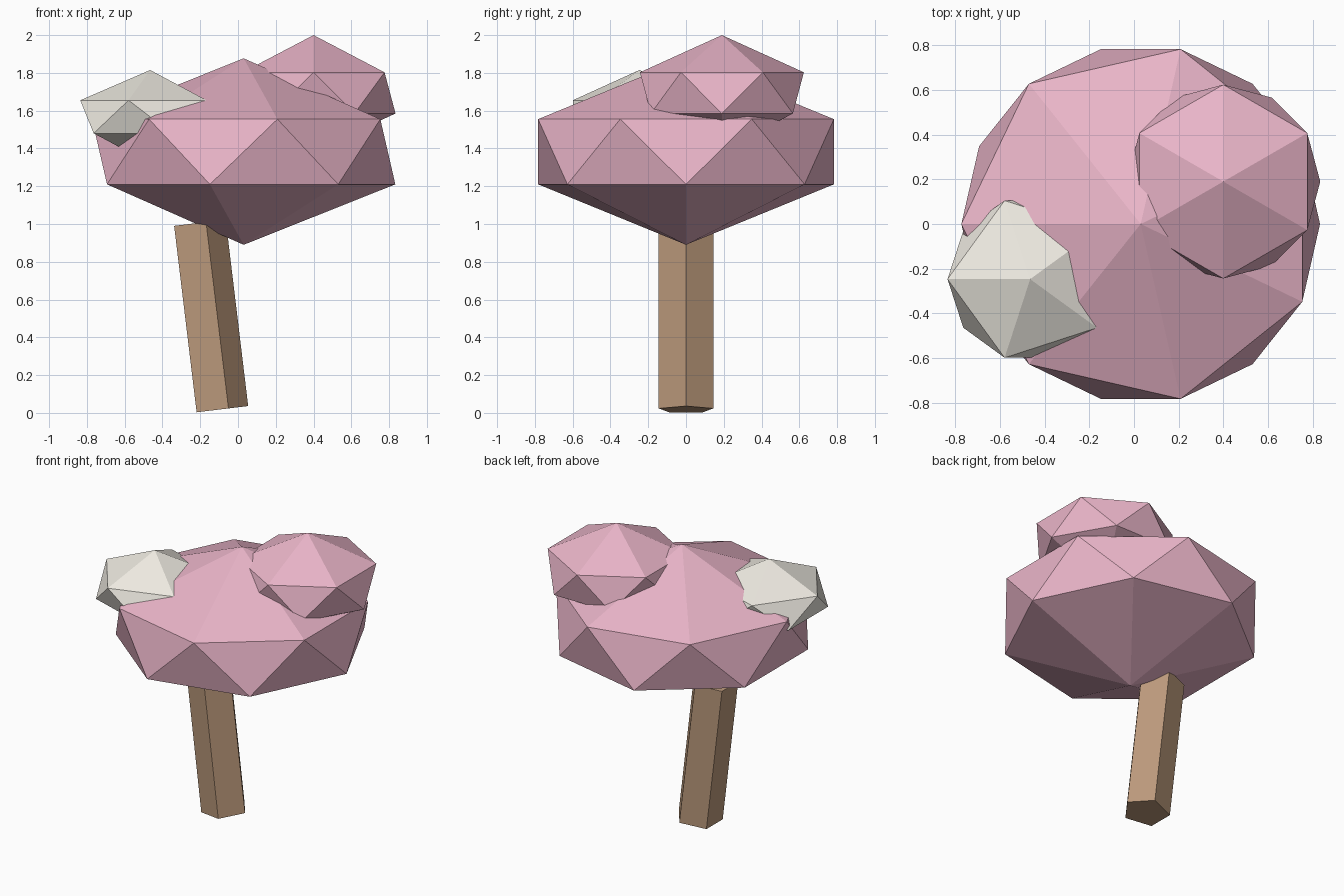
import bpy, bmesh
from math import cos, sin, pi
from mathutils import Matrix

if "Cube" in bpy.data.objects:
    bpy.data.objects.remove(bpy.data.objects["Cube"])


def material(name, rgb):
    m = bpy.data.materials.new(name)
    m.diffuse_color = (*rgb, 1)
    m.use_nodes = True
    m.node_tree.nodes["Principled BSDF"].inputs["Base Color"].default_value = m.diffuse_color
    return m


def finish(name, bm, mat):
    bmesh.ops.recalc_face_normals(bm, faces=bm.faces[:])
    mesh = bpy.data.meshes.new(name)
    bm.to_mesh(mesh)
    bm.free()
    mesh.materials.append(mat)
    obj = bpy.data.objects.new(name, mesh)
    bpy.context.collection.objects.link(obj)
    return obj


def ring(bm, n, r, x, y, z, start):
    return [bm.verts.new((x + r * cos(start + 2 * pi * i / n),
                          y + r * sin(start + 2 * pi * i / n), z)) for i in range(n)]


def foliage(name, n, r, x, y, heights, mat):
    """Faceted blob: two staggered rings closed by a point at each end."""
    z0, z1, z2, z3 = heights
    bm = bmesh.new()
    bottom, top = bm.verts.new((x, y, z0)), bm.verts.new((x, y, z3))
    low = ring(bm, n, r, x, y, z1, 0)
    high = ring(bm, n, r, x, y, z2, pi / n)
    for i in range(n):
        j = (i + 1) % n
        bm.faces.new((bottom, low[j], low[i]))
        bm.faces.new((low[i], low[j], high[i]))
        bm.faces.new((high[i], low[j], high[j]))
        bm.faces.new((high[i], high[j], top))
    return finish(name, bm, mat)


pink = material("pink_leaves", (0.82, 0.46, 0.58))
cream = material("cream_leaves", (0.86, 0.83, 0.76))
brown = material("bark", (0.50, 0.32, 0.20))

# Crown and its two smaller clumps
foliage("main_crown", 7, 0.803, 0.03, 0, (0.89, 1.21, 1.555, 1.877), pink)
foliage("upper_crown", 6, 0.434, 0.4, 0.19, (1.385, 1.585, 1.803, 2.0), pink)
foliage("pale_clump", 5, 0.37, -0.465, -0.247, (1.32, 1.48, 1.655, 1.815), cream)

# Leaning five-sided trunk
bm = bmesh.new()
n = 5
low = ring(bm, n, 0.152, 0, 0, 0, 0)
high = ring(bm, n, 0.152, 0, 0, 0.994, 0)
bm.faces.new(low[::-1])
bm.faces.new(high)
for i in range(n):
    j = (i + 1) % n
    bm.faces.new((low[i], low[j], high[j], high[i]))
lean = Matrix.Translation((-0.097, 0, 0.018)) @ Matrix.Rotation(-0.12, 4, 'Y')
bm.transform(lean)
finish("trunk", bm, brown)
